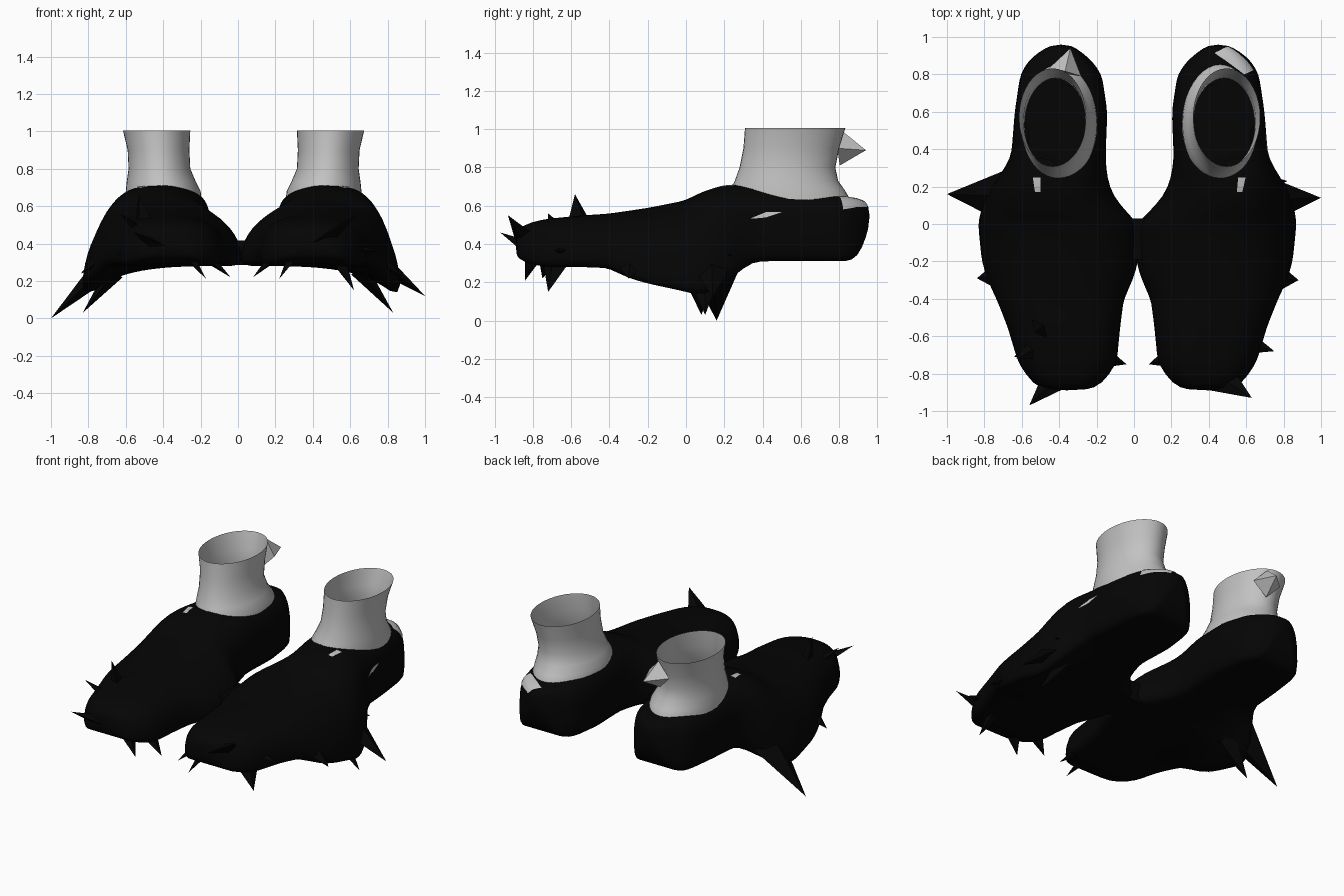
import bpy, bmesh
from math import sin, cos, pi, copysign
from mathutils import Vector

cube = bpy.data.objects.get("Cube")
if cube:
    bpy.data.objects.remove(cube, do_unlink=True)


def material(name, value):
    mat = bpy.data.materials.new(name)
    mat.use_nodes = True
    colour = (value, value, value, 1)
    mat.diffuse_color = colour
    bsdf = next(n for n in mat.node_tree.nodes if n.type == 'BSDF_PRINCIPLED')
    bsdf.inputs["Base Color"].default_value = colour
    bsdf.inputs["Roughness"].default_value = 0.8
    return mat


black = material("black", 0.0014)
grey = material("light grey", 0.54)


def finish(name, bm, mat, smooth=True):
    """Turn a bmesh into a named object with one colour."""
    bmesh.ops.recalc_face_normals(bm, faces=bm.faces)
    mesh = bpy.data.meshes.new(name)
    bm.to_mesh(mesh)
    bm.free()
    mesh.materials.append(mat)
    for poly in mesh.polygons:
        poly.use_smooth = smooth
    obj = bpy.data.objects.new(name, mesh)
    bpy.context.collection.objects.link(obj)
    return obj


def place_x(x, y, side):
    """The second shoe mirrors the first, its heel turned slightly outward."""
    if side == "right":
        return x
    return .035 + .025 * min(max(y / .3, 0), 1) - x


def loft(rings, side, capped):
    bm = bmesh.new()
    loops = [[bm.verts.new((place_x(x, y, side), y, z)) for x, y, z in ring] for ring in rings]
    count = len(loops[0])
    for lower, upper in zip(loops, loops[1:]):
        for i in range(count):
            j = (i + 1) % count
            bm.faces.new((lower[i], lower[j], upper[j], upper[i]))
    if capped:
        bm.faces.new(loops[0])
        bm.faces.new(loops[-1])
    bmesh.ops.recalc_face_normals(bm, faces=bm.faces)
    return bm


# Shoe sections from toe to heel:
# y, inner x, outer x, inner bottom, outer bottom, top, roundness
SECTIONS = [
    (-.89, -.25, -.47, .34, .34, .45, .7),
    (-.86, -.17, -.54, .31, .31, .50, .7),
    (-.75, -.09, -.62, .28, .28, .53, .7),
    (-.55, -.07, -.68, .28, .28, .55, .7),
    (-.40, -.05, -.74, .28, .27, .56, .75),
    (-.30, 0, -.79, .28, .20, .575, .85),
    (-.20, .03, -.82, .28, .17, .59, .92),
    (0, .03, -.84, .28, .12, .63, .92),
    (.05, -.02, -.83, .29, .10, .66, .92),
    (.15, -.11, -.80, .30, .11, .70, .85),
    (.25, -.14, -.73, .30, .21, .715, .7),
    (.35, -.15, -.66, .31, .31, .70, .5),
    (.60, -.14, -.64, .31, .31, .68, .42),
    (.80, -.17, -.61, .31, .31, .655, .42),
    (.87, -.22, -.57, .31, .31, .64, .45),
    (.92, -.28, -.51, .37, .37, .63, .5),
    (.96, -.34, -.44, .50, .50, .60, .6),
]
ARCH, FLOOR = 16, 8


def shoe_ring(y, inner, outer, low_in, low_out, top, power):
    middle, half = (inner + outer) / 2, (inner - outer) / 2

    def bottom(c):
        return low_in + (low_out - low_in) * ((1 - c) / 2) ** 4

    ring = []
    for i in range(ARCH + 1):
        t = pi * i / ARCH
        c = copysign(abs(cos(t)) ** power, cos(t))
        rise = max(sin(t), 0) ** power
        ring.append((middle + half * c, y, bottom(c) + (top - bottom(c)) * rise))
    for i in range(1, FLOOR):
        c = -1 + 2 * i / FLOOR
        ring.append((middle + half * c, y, bottom(c)))
    return ring


def make_shoe(side):
    rings = []
    for a, b in zip(SECTIONS, SECTIONS[1:]):
        steps = 3 if b[0] - a[0] > .12 else 1
        for k in range(steps):
            rings.append(shoe_ring(*[p + (q - p) * k / steps for p, q in zip(a, b)]))
    rings.append(shoe_ring(*SECTIONS[-1]))
    bm = loft(rings, side, True)
    # Opening under the ankle
    opening = []
    for face in bm.faces:
        c = face.calc_center_median()
        dx, dy = (c.x - place_x(-.41, c.y, side)) / .17, (c.y - .54) / .25
        if dx * dx + dy * dy < 1 and c.z > .5:
            opening.append(face)
    bmesh.ops.delete(bm, geom=opening, context='FACES')
    shoe = finish(side + "_shoe", bm, black)
    shoe.modifiers.new("smooth", 'SUBSURF').levels = 1
    shoe.modifiers["smooth"].render_levels = 1
    return shoe


# Ankle rings: z, centre x, centre y, radius x, radius y
ANKLE = [
    (.56, -.40, .54, .205, .325),
    (.63, -.40, .54, .205, .320),
    (.68, -.40, .53, .200, .300),
    (.73, -.41, .525, .185, .270),
    (.80, -.42, .53, .165, .250),
    (.90, -.425, .55, .165, .250),
    (1.005, -.435, .57, .180, .262),
]


def make_ankle(side):
    n = 40
    rings = [[(cx + rx * cos(2 * pi * i / n), cy + ry * sin(2 * pi * i / n), z)
              for i in range(n)] for z, cx, cy, rx, ry in ANKLE]
    return finish(side + "_ankle", loft(rings, side, False), grey)


def spike(name, tip, base, radius, mat, flatness):
    """Four-sided spike, wide across and thin the other way."""
    axis = tip - base
    bm = bmesh.new()
    bmesh.ops.create_cone(bm, cap_ends=True, segments=4, radius1=radius,
                          radius2=0, depth=axis.length)
    turn = axis.to_track_quat('Z', 'Y').to_matrix()
    for v in bm.verts:
        v.co.y *= flatness
        v.co = turn @ v.co + (tip + base) / 2
    return finish(name, bm, mat, False)


def patch(name, corners, target):
    """Thin plate laid onto the shoe surface."""
    a, b, c, d = [Vector(p) for p in corners]
    n = 6
    bm = bmesh.new()
    grid = [[bm.verts.new(a.lerp(b, i / n).lerp(d.lerp(c, i / n), j / n))
             for i in range(n + 1)] for j in range(n + 1)]
    for j in range(n):
        for i in range(n):
            bm.faces.new((grid[j][i], grid[j][i + 1], grid[j + 1][i + 1], grid[j + 1][i]))
    obj = finish(name, bm, grey)
    wrap = obj.modifiers.new("lay on shoe", 'SHRINKWRAP')
    wrap.target = target
    wrap.wrap_mode = 'ABOVE_SURFACE'
    wrap.offset = .005


shoes = {}
for side in ("right", "left"):
    shoes[side] = make_shoe(side)
    make_ankle(side)
    instep = [(-.54, .25, .7), (-.50, .25, .7), (-.50, .17, .7), (-.53, .17, .7)]
    patch(side + "_instep_patch", [(place_x(x, y, side), y, z) for x, y, z in instep],
          shoes[side])

patch("heel_patch", [(.43, .92, .65), (.50, .94, .59), (.64, .82, .58), (.59, .80, .65)],
      shoes["left"])
patch("side_patch", [(.72, .33, .53), (.72, .42, .57), (.72, .50, .57), (.72, .42, .54)],
      shoes["left"])

# Bridge joining the two shoes, narrower at the top
bm = bmesh.new()
bmesh.ops.create_cube(bm)
for v in bm.verts:
    width = .14 if v.co.z > 0 else .24
    v.co = (.02 + v.co.x * width, -.08 + v.co.y * .22, .35 + v.co.z * .13)
finish("shoe_bridge", bm, black, False)

# Jagged spikes around the shoes: tip, length, radius
SPIKES = [
    ((-1, .16, 0), .42, .14), ((-.83, .08, .03), .28, .10),
    ((1, .14, .12), .36, .13), ((.83, .10, .03), .30, .10),
    ((-.84, -.29, .24), .22, .12), ((.88, -.30, .22), .25, .14),
    ((-.56, -.97, .46), .26, .09), ((.63, -.93, .55), .28, .10),
    ((-.04, -.75, .22), .20, .07), ((.08, -.75, .22), .20, .07),
    ((-.17, -.84, .21), .18, .06), ((.22, -.84, .21), .18, .06),
    ((.62, -.72, .15), .25, .11), ((.75, -.68, .36), .22, .09),
    ((-.53, -.58, .66), .20, .10), ((-.63, -.72, .56), .20, .08),
    ((-.64, -.71, .34), .16, .08), ((.82, .23, .34), .20, .08),
]
for point, length, radius in SPIKES:
    tip = Vector(point)
    # Low spikes rise into the shoe, high ones sink into it
    aim = .55 if tip.z < .3 else .1 if tip.z > .6 else .38
    core = Vector((copysign(.42, tip.x), tip.y * .85, aim))
    base = tip + (core - tip).normalized() * length
    spike("shoe_spike", tip, base, radius, black, .5)

# Pointed tab behind one ankle
spike("ankle_tab", Vector((-.34, .94, .89)), Vector((-.37, .81, .90)), .09, grey, 1)
